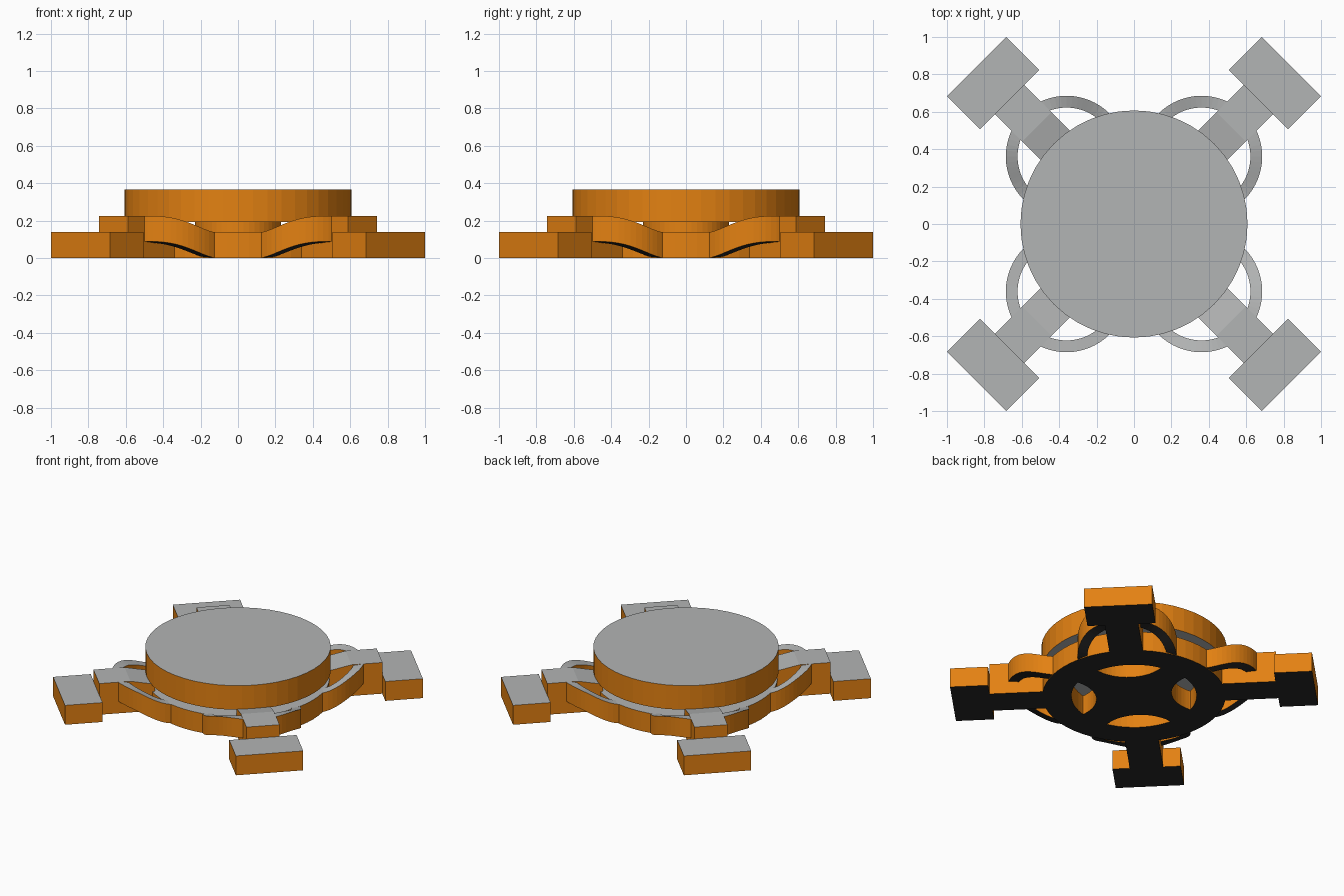
import bpy, bmesh, math
from mathutils import Matrix

if "Cube" in bpy.data.objects:
    bpy.data.objects.remove(bpy.data.objects["Cube"])


def material(name, col):
    m = bpy.data.materials.new(name)
    m.diffuse_color = (*col, 1)
    m.use_nodes = True
    m.node_tree.nodes["Principled BSDF"].inputs["Base Color"].default_value = m.diffuse_color
    return m


GREY = material("light grey", (0.45, 0.46, 0.46))
ORANGE = material("orange", (0.77, 0.22, 0.006))
BLACK = material("black", (0.02, 0.02, 0.02))


def finish(name, bm, turn=0.0, under=BLACK):
    """Grey on upward faces, orange on walls, dark underneath."""
    bmesh.ops.recalc_face_normals(bm, faces=bm.faces)
    bm.normal_update()
    for f in bm.faces:
        f.material_index = 0 if f.normal.z > 0.4 else 2 if f.normal.z < -0.4 else 1
    bm.transform(Matrix.Rotation(turn, 4, 'Z'))
    me = bpy.data.meshes.new(name)
    bm.to_mesh(me)
    bm.free()
    for m in (GREY, ORANGE, under):
        me.materials.append(m)
    ob = bpy.data.objects.new(name, me)
    bpy.context.collection.objects.link(ob)
    return ob


def prism(name, pts, z0, z1, turn=0.0, under=BLACK):
    bm = bmesh.new()
    face = bm.faces.new([bm.verts.new((x, y, z0)) for x, y in pts])
    ext = bmesh.ops.extrude_face_region(bm, geom=[face])
    for g in ext["geom"]:
        if isinstance(g, bmesh.types.BMVert):
            g.co.z = z1
    # extruding keeps the first face, so the solid is closed
    return finish(name, bm, turn, under)


def circle(r, n=48):
    return [(r * math.cos(2 * math.pi * i / n), r * math.sin(2 * math.pi * i / n)) for i in range(n)]


def band(name, cx, r_in, r_out, lift, height, turn=0.0, n=64):
    """Closed rectangular ring; lift(x) raises it along its arm."""
    bm = bmesh.new()
    rows = []
    for i in range(n):
        a = 2 * math.pi * i / n
        row = []
        for r, z in ((r_in, 0), (r_out, 0), (r_out, height), (r_in, height)):
            x = cx + r * math.cos(a)
            row.append(bm.verts.new((x, r * math.sin(a), z + lift(x))))
        rows.append(row)
    for i in range(n):
        p, q = rows[i], rows[(i + 1) % n]
        for k in range(4):
            bm.faces.new((p[k], q[k], q[(k + 1) % 4], p[(k + 1) % 4]))
    return finish(name, bm, turn)


def arm_lift(x):
    t = min(1, max(0, (x - 0.48) / 0.32))
    return 0.088 * t * t * (3 - 2 * t)


# Top disc and the short pillar beneath it
prism("top_disc", circle(0.607), 0.192, 0.366, under=GREY)
prism("pillar", circle(0.23), 0.13, 0.195)

# Base ring and centre plate with four round bites
H, C, R_IN, R_OUT, R_PLATE = 0.14, 0.51, 0.262, 0.325, 0.43
band("base_ring", 0, 0.41, 0.6, lambda x: 0, H)
plate = []
half = math.acos((C * C + R_IN ** 2 - R_PLATE ** 2) / (2 * C * R_IN))
for k in range(4):
    t = math.pi / 4 + k * math.pi / 2
    for i in range(17):
        a = t + math.pi + half * (1 - i / 8)
        plate.append((C * math.cos(t) + R_IN * math.cos(a), C * math.sin(t) + R_IN * math.sin(a)))
prism("centre_plate", plate, 0, H)

# Four diagonal arms, each with a spring loop and a foot
for k in range(4):
    t = math.pi / 4 + k * math.pi / 2
    band(f"spring_loop_{k + 1}", C, R_IN, R_OUT, arm_lift, H - 0.003, t)
    prism(f"foot_{k + 1}", [(0.94, -0.224), (1.19, -0.224), (1.19, 0.224), (0.94, 0.224)], 0, H, t)
    # Arm: side profile pulled across its width, sloping down under the disc
    bm = bmesh.new()
    prof = [(0.57, 0), (0.942, 0), (0.942, 0.225), (0.735, 0.225), (0.57, 0.19)]
    f = bm.faces.new([bm.verts.new((x, -0.11, z)) for x, z in prof])
    ext = bmesh.ops.extrude_face_region(bm, geom=[f])
    for g in ext["geom"]:
        if isinstance(g, bmesh.types.BMVert):
            g.co.y = 0.11
    finish(f"arm_{k + 1}", bm, t)
